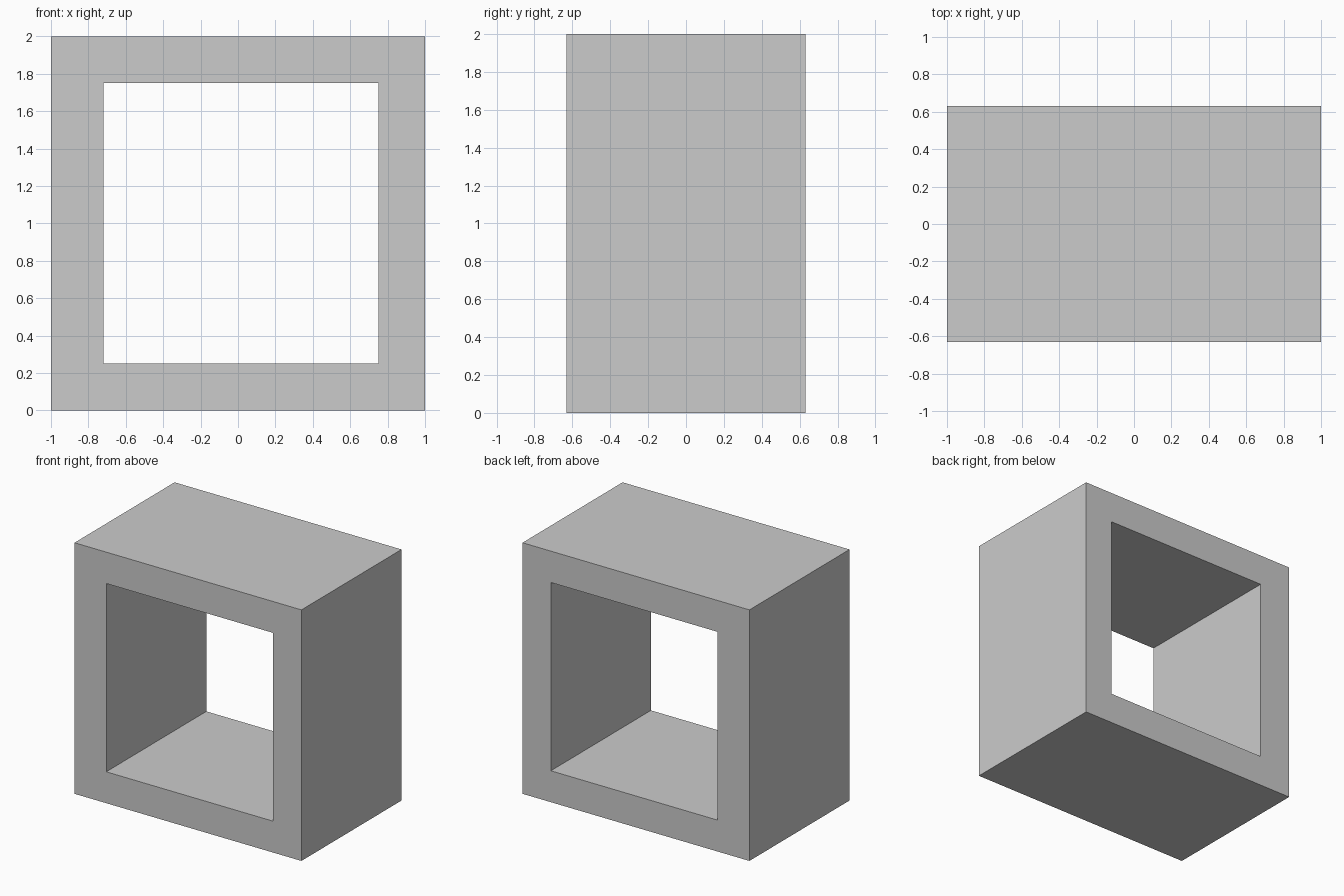
import bpy, bmesh

if "Cube" in bpy.data.objects:
    bpy.data.objects.remove(bpy.data.objects["Cube"])

HALF_DEPTH = 0.63
OUTER = [(-1, 0), (1, 0), (1, 2), (-1, 2)]
INNER = [(-0.72, 0.25), (0.75, 0.25), (0.75, 1.75), (-0.72, 1.75)]

# Square frame: front ring of four quads, extruded straight to the back
bm = bmesh.new()
outer = [bm.verts.new((x, -HALF_DEPTH, z)) for x, z in OUTER]
inner = [bm.verts.new((x, -HALF_DEPTH, z)) for x, z in INNER]
ring = []
for i in range(4):
    j = (i + 1) % 4
    ring.append(bm.faces.new((outer[i], outer[j], inner[j], inner[i])))
result = bmesh.ops.extrude_face_region(bm, geom=ring, use_keep_orig=True)
back = [g for g in result["geom"] if isinstance(g, bmesh.types.BMVert)]
bmesh.ops.translate(bm, vec=(0, 2 * HALF_DEPTH, 0), verts=back)
bmesh.ops.recalc_face_normals(bm, faces=bm.faces)

mesh = bpy.data.meshes.new("square_frame")
bm.to_mesh(mesh)
bm.free()
frame = bpy.data.objects.new("square_frame", mesh)
bpy.context.collection.objects.link(frame)
